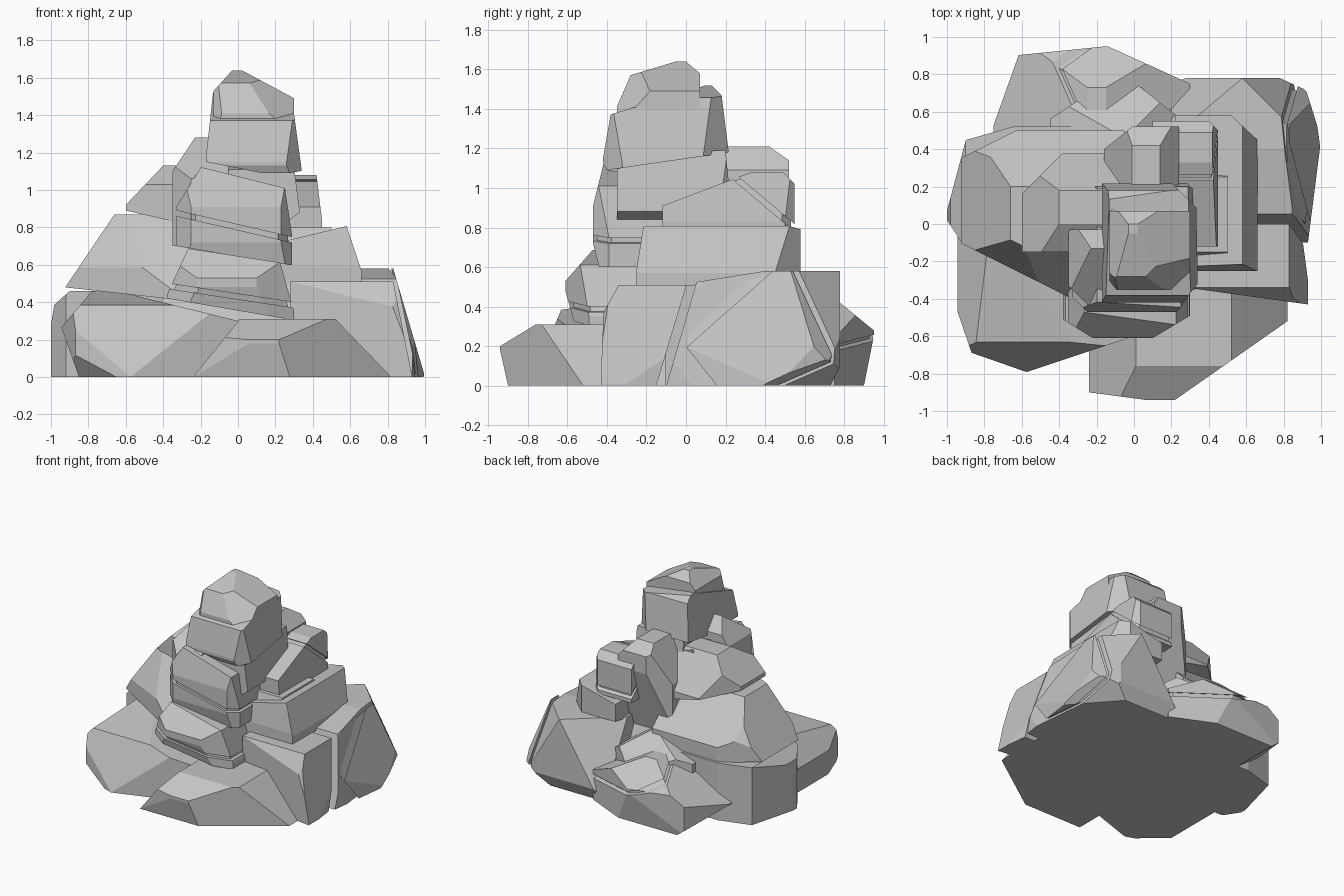
import bpy
import bmesh
from mathutils import Vector

default_cube = bpy.data.objects.get("Cube")
if default_cube:
    bpy.data.objects.remove(default_cube, do_unlink=True)

# One plain stone colour
stone = bpy.data.materials.new("grey_stone")
stone.use_nodes = True
stone.diffuse_color = (.56, .56, .56, 1)
stone.node_tree.nodes["Principled BSDF"].inputs["Base Color"].default_value = stone.diffuse_color
stone.node_tree.nodes["Principled BSDF"].inputs["Roughness"].default_value = .9

# Side names as (axis, sign); west is -x and east is +x
SIDES = dict(west=(0, -1), east=(0, 1), front=(1, -1), back=(1, 1), base=(2, -1), top=(2, 1))


def slice_off(bm, point, normal):
    """Remove everything beyond a plane and close the opening."""
    bmesh.ops.bisect_plane(bm, geom=bm.verts[:] + bm.edges[:] + bm.faces[:], dist=1e-5,
                           plane_co=point, plane_no=normal, clear_outer=True)
    rim = [edge for edge in bm.edges if edge.is_boundary]
    if rim:
        bmesh.ops.holes_fill(bm, edges=rim, sides=0)


def block(x, y, z, cuts):
    """A box with wedges cut from it; each cut gives its reach along the sides it names."""
    spans = (x, y, z)
    bm = bmesh.new()
    bmesh.ops.create_cube(bm, size=1)
    for vert in bm.verts:
        vert.co = [span[0] if c < 0 else span[1] for c, span in zip(vert.co, spans)]
    for cut in cuts:
        point = Vector([sum(span) / 2 for span in spans])
        normal = Vector()
        for side, reach in cut.items():
            axis, sign = SIDES[side]
            point[axis] = spans[axis][sign > 0]
            normal[axis] = sign / reach
        side, reach = next(iter(cut.items()))
        axis, sign = SIDES[side]
        point[axis] -= sign * reach
        slice_off(bm, point, normal.normalized())
    return bm


def finish(name, bm):
    bmesh.ops.recalc_face_normals(bm, faces=bm.faces[:])
    mesh = bpy.data.meshes.new(name)
    bm.to_mesh(mesh)
    bm.free()
    mesh.materials.append(stone)
    obj = bpy.data.objects.new(name, mesh)
    bpy.context.collection.objects.link(obj)


def rock(name, x, y, z, *cuts, crack=None, gap=.014):
    """A cut block, optionally split by a crack with a recessed core behind it."""
    bm = block(x, y, z, cuts)
    if crack is None:
        finish(name, bm)
        return
    point, normal = Vector(crack[0]), Vector(crack[1]).normalized()
    for label, sign in (("_upper", 1), ("_lower", -1)):
        half = bm.copy()
        slice_off(half, point + normal * gap * sign, -normal * sign)
        finish(name + label, half)
    centre = sum((v.co for v in bm.verts), Vector()) / len(bm.verts)
    for vert in bm.verts:
        vert.co = centre.lerp(vert.co, .92)
    finish(name + "_core", bm)


# Hidden mass that closes the gaps between the rocks
rock("inner_mass", (-.45, .5), (-.35, .5), (0, .8),
     dict(back=.25, top=.6), dict(front=.2, top=.6), dict(west=.2, top=.5))

# Boulders around the foot
rock("front_right_boulder", (-.95, 0), (-.8, 0), (0, .46),
     dict(west=.17, top=.2), dict(front=.7, top=.1), dict(east=.65, top=.16),
     dict(front=.2, top=.48), dict(west=.12, front=.35), dict(west=.4, front=.14),
     dict(east=.6, front=.2), dict(west=.1, base=.28), dict(west=.34, front=.3, base=.3))
rock("front_ledge", (-.24, .82), (-.94, -.1), (0, .31),
     dict(east=.6, front=.42), dict(west=.25, top=.31), dict(front=.18, top=.11),
     dict(front=.04, base=.18), dict(east=.3, top=.31), dict(west=.3, front=.04))
rock("left_front_block", (.28, .93), (-.43, 0), (0, .51),
     dict(back=.15, base=.5), dict(east=.1, top=.5), dict(front=.09, top=.16),
     dict(west=.65, front=.09), dict(east=.2, front=.1, top=.4), dict(east=.04, back=.3))
rock("left_back_block", (.2, 1), (-.1, .78), (0, .58),
     dict(front=.17, top=.58), dict(east=.17, top=.58), dict(front=.5, top=.08),
     dict(east=.1, back=.32), dict(east=.22, back=.1), dict(east=.07, front=.55),
     dict(east=.42, back=.42, top=.7), dict(back=.05, base=.1),
     dict(west=.38, back=.32, top=.6), dict(east=.35, back=.4, base=.22),
     crack=((.88, .3, .3), (1, .1, .18)))
rock("back_boulder", (-.75, .3), (.3, .95), (0, .46),
     dict(west=.15, back=.42), dict(west=.6, back=.06), dict(east=.44, back=.2),
     dict(back=.22, top=.18), dict(west=.5, top=.3), dict(east=.45, top=.22),
     dict(west=.3, back=.4, top=.3), dict(back=.05, base=.25), dict(west=.2, base=.15),
     crack=((-.1, .75, .31), (.3, .4, 1)))
rock("back_slab", (-.45, .25), (.3, .76), (.25, .56),
     dict(back=.3, top=.2), dict(west=.3, back=.2), dict(east=.25, back=.2),
     dict(west=.4, top=.15), dict(east=.3, top=.2))

# Layered shoulder on the model's right
rock("right_shoulder_bottom", (-1, -.1), (-.1, .52), (0, .46),
     dict(west=.08, front=.12), dict(west=.12, back=.45), dict(west=.35, back=.1),
     dict(west=.1, top=.09), dict(west=.03, top=.18))
rock("right_shoulder_middle", (-.93, -.05), (-.4, .5), (.38, .87),
     dict(west=.6, front=.3), dict(west=.27, top=.4), dict(west=.9, base=.1),
     dict(front=.28, top=.42), dict(west=.9, front=.45, top=.85),
     dict(west=.3, back=.15), dict(back=.3, top=.3), dict(west=.5, back=.4, top=.5))
rock("right_shoulder_top", (-.6, 0), (-.15, .38), (.73, 1.13),
     dict(west=.2, top=.21), dict(west=.7, base=.16), dict(west=.22, back=.22),
     dict(back=.2, top=.28), dict(front=.15, top=.1))
rock("right_tower_spur", (-.35, -.05), (-.43, -.03), (.7, 1.28),
     dict(west=.12, top=.18), dict(front=.3, top=.22), dict(back=.1, top=.1),
     dict(west=.1, front=.1))

# Stepped shoulder on the model's left
rock("left_shoulder_lower", (.22, .66), (-.25, .58), (.46, .84),
     dict(east=.09, top=.27), dict(back=.9, base=.12), dict(west=.5, top=.12),
     dict(east=.14, back=.13), dict(front=.04, top=.25))
rock("left_shoulder_upper", (.1, .45), (-.12, .55), (.75, 1.08),
     dict(front=.45, top=.17), dict(back=.06, top=.06), dict(east=.03, top=.25),
     dict(east=.05, back=.05),
     crack=((.4, .37, .95), (0, .21, .25)))
rock("back_spur", (-.16, .24), (.1, .52), (.5, 1.21),
     dict(back=.1, top=.07), dict(west=.15, top=.3), dict(back=.14, base=.5),
     dict(east=.1, top=.12), dict(west=.15, back=.12))

# Central tower, stacked upward
rock("tower_foot", (-.38, .3), (-.61, .1), (.3, .7),
     dict(west=.7, base=.12), dict(east=.65, top=.1), dict(front=.15, top=.17),
     dict(front=.05, base=.18), dict(west=.12, top=.26), dict(east=.1, top=.35),
     dict(west=.16, front=.1), dict(east=.2, front=.12),
     crack=((0, -.5, .43), (.15, 0, 1)))
rock("tower_middle", (-.33, .29), (-.47, .2), (.6, 1.15),
     dict(west=.6, base=.1), dict(east=.6, top=.15), dict(west=.15, top=.24),
     dict(east=.06, top=.4), dict(front=.06, top=.24), dict(front=.03, base=.12),
     dict(east=.06, front=.08), dict(west=.08, front=.08),
     crack=((0, -.4, .8), (.23, 0, 1)))
rock("tower_back", (-.12, .33), (-.35, .23), (.82, 1.19),
     dict(front=.5, top=.08), dict(east=.04, top=.3), dict(east=.06, back=.06),
     dict(back=.03, top=.3), dict(east=.08, base=.06))
rock("tower_upper", (-.17, .34), (-.42, .22), (1.05, 1.55),
     dict(west=.5, base=.1), dict(back=.9, base=.13), dict(front=.62, top=.19),
     dict(east=.7, top=.1), dict(front=.07, top=.4), dict(back=.12, top=.12),
     dict(back=.05, top=.4), dict(west=.04, top=.36), dict(east=.06, top=.44),
     dict(east=.08, front=.1), dict(front=.04, base=.08), dict(east=.14, back=.14))
rock("tower_cap", (-.13, .3), (-.35, .07), (1.28, 1.64),
     dict(west=.46, base=.09), dict(back=.42, base=.12), dict(west=.1, top=.11),
     dict(east=.28, top=.15), dict(front=.1, top=.23), dict(front=.3, top=.09),
     dict(back=.07, top=.06), dict(east=.42, front=.3, top=.34),
     dict(west=.1, front=.12, top=.4))
